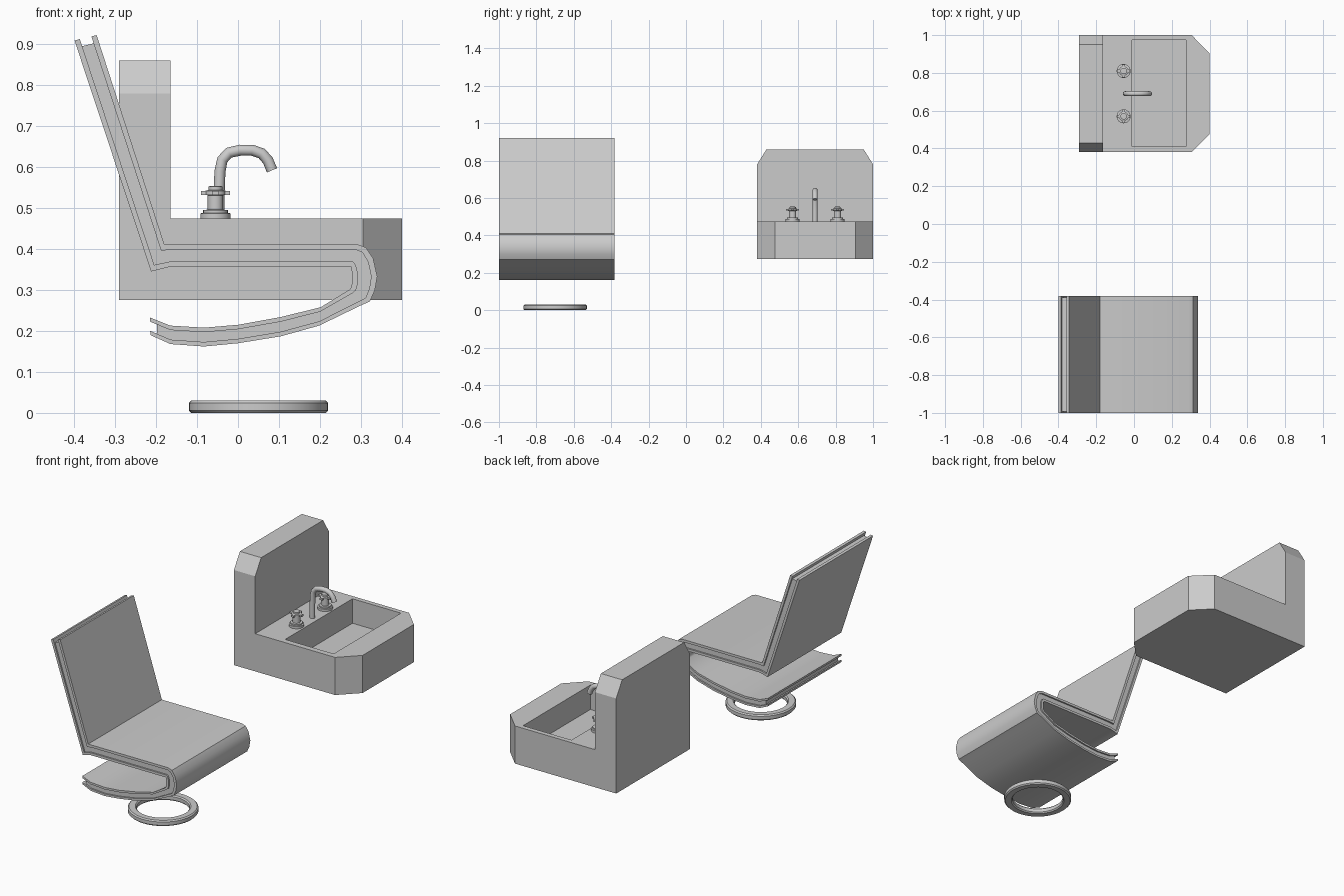
import bpy, bmesh, math
from mathutils import Vector, Matrix

if "Cube" in bpy.data.objects:
    bpy.data.objects.remove(bpy.data.objects["Cube"])


def finish(name, bm, smooth=None):
    bmesh.ops.recalc_face_normals(bm, faces=bm.faces[:])
    me = bpy.data.meshes.new(name)
    bm.to_mesh(me)
    bm.free()
    ob = bpy.data.objects.new(name, me)
    bpy.context.collection.objects.link(ob)
    bpy.ops.object.select_all(action='DESELECT')
    ob.select_set(True)
    bpy.context.view_layer.objects.active = ob
    if smooth:
        bpy.ops.object.shade_smooth_by_angle(angle=math.radians(smooth))
    return ob


def extrude_profile(bm, pts, y0, y1):
    """Extrude an xz outline from y0 to y1."""
    face = bm.faces.new([bm.verts.new((x, y0, z)) for x, z in pts])
    ext = bmesh.ops.extrude_face_region(bm, geom=[face])
    vs = [g for g in ext['geom'] if isinstance(g, bmesh.types.BMVert)]
    bmesh.ops.translate(bm, verts=vs, vec=(0, y1 - y0, 0))


def lathe(bm, pts, centre, n, closed=False):
    """Revolve an rz profile about a vertical axis."""
    vs = [bm.verts.new((centre[0] + r, centre[1], centre[2] + z)) for r, z in pts]
    es = [bm.edges.new((a, b)) for a, b in zip(vs, vs[1:])]
    if closed:
        es.append(bm.edges.new((vs[-1], vs[0])))
    ret = bmesh.ops.spin(bm, geom=vs + es, cent=centre, axis=(0, 0, 1),
                         angle=2 * math.pi, steps=n)
    bmesh.ops.remove_doubles(bm, verts=bm.verts[:], dist=1e-4)


def box(bm, lo, hi, rot=0):
    c = (Vector(lo) + Vector(hi)) / 2
    s = Vector(hi) - Vector(lo)
    m = Matrix.Translation(c) @ Matrix.Rotation(rot, 4, 'Z') @ Matrix.Diagonal((*s, 1))
    bmesh.ops.create_cube(bm, size=1, matrix=m)


# Seat strip: upper/outer surface paired with lower/inner surface
outer = [(-.345, .922), (-.18, .412), (-.155, .412), (.29, .412), (.312, .404),
         (.33, .377), (.34, .333), (.334, .299), (.322, .272), (.295, .26),
         (.198, .213), (.105, .187), (0, .17), (-.083, .162), (-.165, .168), (-.214, .19)]
inner = [(-.399, .909), (-.212, .345), (-.165, .357), (.276, .357), (.277, .352),
         (.278, .342), (.278, .33), (.278, .316), (.277, .308), (.274, .302),
         (.202, .258), (.105, .234), (0, .215), (-.083, .208), (-.165, .213), (-.215, .233)]


def layer(name, t0, t1, inset, end):
    def rail(t):
        p = [Vector(a).lerp(Vector(b), t) for a, b in zip(outer, inner)]
        p[0] += (p[1] - p[0]).normalized() * end
        p[-1] += (p[-2] - p[-1]).normalized() * end
        return p
    bm = bmesh.new()
    extrude_profile(bm, rail(t0) + rail(t1)[::-1], -1 + inset, -.382 - inset)
    finish(name, bm, 35)


layer("seat_outer_sheet", 0, .24, 0, 0)
layer("seat_core", .24, .76, .008, .018)
layer("seat_inner_sheet", .76, 1, 0, 0)

# Floor ring
bm = bmesh.new()
lathe(bm, [(.134, 0), (.164, 0), (.17, .006), (.17, .024), (.164, .03),
           (.134, .03), (.128, .024), (.128, .006)], (.05, -.7, 0), 48, True)
finish("floor_ring", bm, 35)

# Sink body: L-shaped block with chamfered corners
Y0, Y1 = .38, 1.0
bm = bmesh.new()
extrude_profile(bm, [(-.29, .275), (.4, .275), (.4, .475), (-.165, .475),
                     (-.165, .86), (-.29, .86)], Y0, Y1)


def chamfer(test, size):
    es = [e for e in bm.edges if all(test(v.co) for v in e.verts)
          and abs(e.verts[0].co.y - e.verts[1].co.y) < .01]
    bmesh.ops.bevel(bm, geom=es, offset=size, segments=1, affect='EDGES')


chamfer(lambda c: c.x > .39, .095)
chamfer(lambda c: c.z > .85, .05)
for v in bm.verts:
    if .7 < v.co.z < .85:
        v.co.z = .78
sink = finish("sink_body", bm)

# Basin recess
bm = bmesh.new()
box(bm, (-.01, .41, .345), (.275, .975, .6))
cutter = finish("basin_cutter", bm)
cutter.hide_render = True
mod = sink.modifiers.new("basin", 'BOOLEAN')
mod.operation, mod.object, mod.solver = 'DIFFERENCE', cutter, 'EXACT'
bpy.context.view_layer.objects.active = sink
bpy.ops.object.modifier_apply(modifier="basin")
bpy.data.objects.remove(cutter)

# Taps: stepped base, stem, cross handle, cap
for name, y in (("tap_near", .57), ("tap_far", .81)):
    x, z = -.055, .475
    bm = bmesh.new()
    lathe(bm, [(0, 0), (.037, 0), (.037, .012), (.03, .013), (.03, .02), (.019, .021),
               (.019, .056), (.025, .057), (.025, .067), (.017, .069), (.017, .078),
               (0, .079)], (x, y, z), 24)
    for a in (0, math.pi / 2):
        box(bm, (x - .035, y - .008, z + .057), (x + .035, y + .008, z + .067), a)
    finish(name, bm, 35)

# Spout: bent tube
cu = bpy.data.curves.new("spout", 'CURVE')
cu.dimensions = '3D'
cu.bevel_depth, cu.bevel_resolution, cu.use_fill_caps = .0135, 4, True
path = [(-.046, .47), (-.046, .54), (-.044, .59), (-.038, .618), (-.022, .635), (.005, .641),
        (.035, .641), (.058, .633), (.073, .616), (.083, .592)]
sp = cu.splines.new('POLY')
sp.points.add(len(path) - 1)
for p, (x, z) in zip(sp.points, path):
    p.co = (x, .69, z, 1)
sp.use_smooth = True
spout = bpy.data.objects.new("spout", cu)
bpy.context.collection.objects.link(spout)
